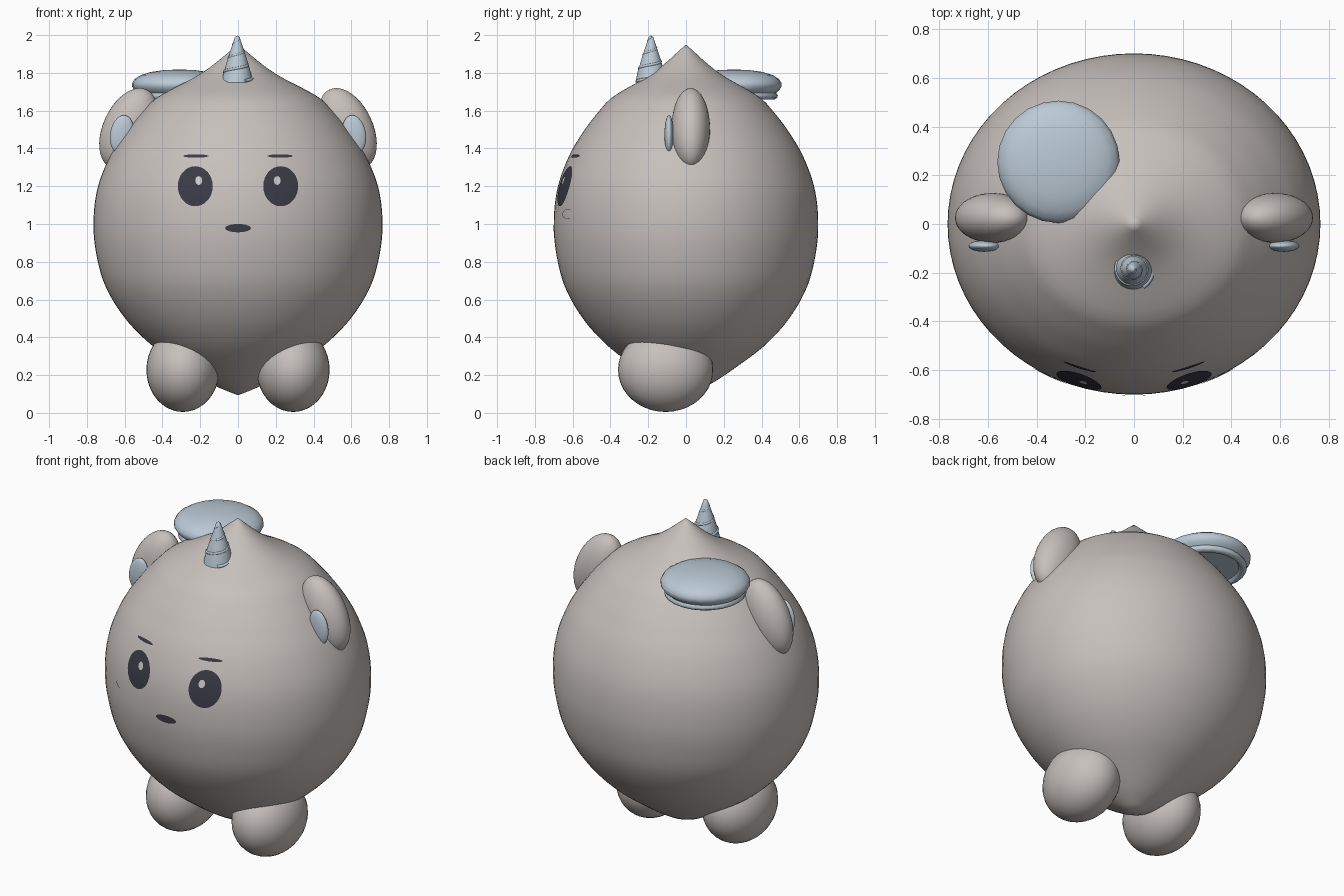
import bpy, math
from mathutils import Matrix, Vector

if "Cube" in bpy.data.objects:
    bpy.data.objects.remove(bpy.data.objects["Cube"])


def material(name, rgb):
    m = bpy.data.materials.new(name)
    m.diffuse_color = (*rgb, 1)
    m.use_nodes = True
    m.node_tree.nodes["Principled BSDF"].inputs["Base Color"].default_value = m.diffuse_color
    return m


BEIGE = material("warm_grey", (0.57, 0.53, 0.505))
BLUE = material("pale_blue", (0.50, 0.59, 0.67))
DARK = material("dark_slate", (0.043, 0.043, 0.062))
LIGHT = material("eye_highlight", (0.60, 0.60, 0.60))

RX, RY = 0.765, 0.70
# Body profile: height, radius as a fraction of the widest part
PROFILE = [(0.093, 0), (0.15, 0.18), (0.257, 0.41), (0.36, 0.60), (0.49, 0.77),
           (0.65, 0.905), (0.80, 0.97), (0.98, 1.0), (1.18, 0.975), (1.36, 0.885),
           (1.50, 0.765), (1.60, 0.655), (1.675, 0.55), (1.80, 0.25), (1.95, 0)]


def slope(i):
    a, b = PROFILE[max(i - 1, 0)], PROFILE[min(i + 1, len(PROFILE) - 1)]
    return (b[1] - a[1]) / (b[0] - a[0])


def body_radius(z):
    """Smooth radius of the body at a height."""
    for i in range(len(PROFILE) - 1):
        (z0, r0), (z1, r1) = PROFILE[i], PROFILE[i + 1]
        if z <= z1:
            h = z1 - z0
            t = (z - z0) / h
            return max(0, (2*t**3 - 3*t**2 + 1) * r0 + (t**3 - 2*t**2 + t) * h * slope(i)
                       + (3*t**2 - 2*t**3) * r1 + (t**3 - t**2) * h * slope(i + 1))
    return 0


def make(name, verts, faces, mat, angle=50):
    me = bpy.data.meshes.new(name)
    me.from_pydata(verts, [], faces)
    me.materials.append(mat)
    me.shade_smooth()
    me.set_sharp_from_angle(angle=math.radians(angle))
    ob = bpy.data.objects.new(name, me)
    bpy.context.collection.objects.link(ob)
    return ob


def lathe(name, profile, mat, segs=32, sx=1, sy=1, origin=(0, 0, 0)):
    """Revolve (radius, z) points, listed from bottom to top with both ends on the axis."""
    ox, oy, oz = origin
    verts = [(ox, oy, oz + profile[0][1])]
    inner = profile[1:-1]
    for r, z in inner:
        for k in range(segs):
            a = 2 * math.pi * k / segs
            verts.append((ox + r * sx * math.cos(a), oy + r * sy * math.sin(a), oz + z))
    verts.append((ox, oy, oz + profile[-1][1]))
    top, last = len(verts) - 1, 1 + (len(inner) - 1) * segs
    faces = []
    for k in range(segs):
        n = (k + 1) % segs
        faces.append((0, 1 + n, 1 + k))
        faces.append((top, last + k, last + n))
        for j in range(len(inner) - 1):
            b = 1 + j * segs
            faces.append((b + k, b + n, b + segs + n, b + segs + k))
    return make(name, verts, faces, mat)


def ellipsoid(name, centre, radii, mat, tilt=0):
    """Ellipsoid leaned about the front-back axis."""
    n = 20
    prof = [(math.sin(math.pi * i / n), -math.cos(math.pi * i / n)) for i in range(n + 1)]
    ob = lathe(name, prof, mat, 36)
    ob.data.transform(Matrix.Translation(centre) @ Matrix.Rotation(math.radians(tilt), 4, 'Y')
                      @ Matrix.Diagonal((*radii, 1)))
    return ob


def face_patch(name, cx, cz, rx, rz, mat, lift=0.004):
    """Oval plate that follows the curve of the face."""
    segs, rings = 32, 5

    def on_face(x, z):
        y = -RY * math.sqrt(max(0, body_radius(z) ** 2 - (x / RX) ** 2))
        normal = Vector((x / RX**2, y / RY**2, 0)).normalized()
        return Vector((x, y, z)) + normal * lift

    verts = [on_face(cx, cz)]
    faces = []
    for j in range(1, rings + 1):
        for k in range(segs):
            a = 2 * math.pi * k / segs
            verts.append(on_face(cx + rx * j / rings * math.cos(a),
                                 cz + rz * j / rings * math.sin(a)))
    for k in range(segs):
        n = (k + 1) % segs
        faces.append((0, 1 + k, 1 + n))
        for j in range(rings - 1):
            b = 1 + j * segs
            faces.append((b + k, b + segs + k, b + segs + n, b + n))
    return make(name, verts, faces, mat)


# Body: pointed round drop with an oval plan
STEPS = 72
heights = [0.093 + (1.95 - 0.093) * i / STEPS for i in range(STEPS + 1)]
lathe("body", [(body_radius(z), z) for z in heights], BEIGE, 72, RX, RY)

# Paired parts
for side, s in (("left", -1), ("right", 1)):
    ellipsoid(f"{side}_foot", (s * 0.292, -0.108, 0.228), (0.193, 0.252, 0.223), BEIGE)
    ellipsoid(f"{side}_ear", (s * 0.58, 0.025, 1.505), (0.1345, 0.102, 0.228), BEIGE, -24.6 * s)
    ellipsoid(f"{side}_inner_ear", (s * 0.615, -0.09, 1.475), (0.062, 0.024, 0.102), BLUE, -10 * s)
    face_patch(f"{side}_eye", s * 0.225, 1.20, 0.092, 0.106, DARK)
    face_patch(f"{side}_eye_highlight", s * 0.206, 1.23, 0.018, 0.023, LIGHT, 0.008)
    face_patch(f"{side}_eyebrow", s * 0.222, 1.36, 0.067, 0.009, DARK)
    face_patch(f"{side}_cheek", s * 0.345, 1.053, 0.07, 0.026, BEIGE, 0.003)

face_patch("mouth", 0, 0.978, 0.068, 0.022, DARK)

# Horn: tapered cone wrapped by a spiral ridge
HX, HY, HZ = -0.004, -0.185, 1.75
lathe("horn", [(0, 0), (0.083, 0), (0.07, 0.06), (0.047, 0.135), (0.022, 0.21),
               (0.012, 0.24), (0, 0.248)], BLUE, 32, origin=(HX, HY, HZ))
curve = bpy.data.curves.new("horn_spiral", 'CURVE')
curve.dimensions = '3D'
curve.bevel_depth = 0.009
curve.bevel_resolution = 2
curve.use_fill_caps = True
curve.materials.append(BLUE)
COUNT = 96
spline = curve.splines.new('POLY')
spline.points.add(COUNT)
for i, p in enumerate(spline.points):
    t = i / COUNT
    a = -math.pi / 3 + t * 3.2 * 2 * math.pi
    r = 0.084 * (1 - t) + 0.008 * t
    p.co = (HX + r * math.cos(a), HY + r * math.sin(a), HZ + 0.008 + 0.232 * t, 1)
    p.radius = 1 - 0.4 * t
spline.use_smooth = True
bpy.context.collection.objects.link(bpy.data.objects.new("horn_spiral", curve))

# Hat: flattened dome with a rolled band and a recessed underside
lathe("hat", [(0, 1.678), (0.185, 1.676), (0.195, 1.662), (0.215, 1.66), (0.228, 1.668),
              (0.231, 1.682), (0.222, 1.694), (0.238, 1.708), (0.251, 1.728),
              (0.251, 1.745), (0.238, 1.767), (0.205, 1.788), (0.15, 1.805),
              (0.08, 1.815), (0, 1.818)], BLUE, 24, origin=(-0.31, 0.255, 0))
